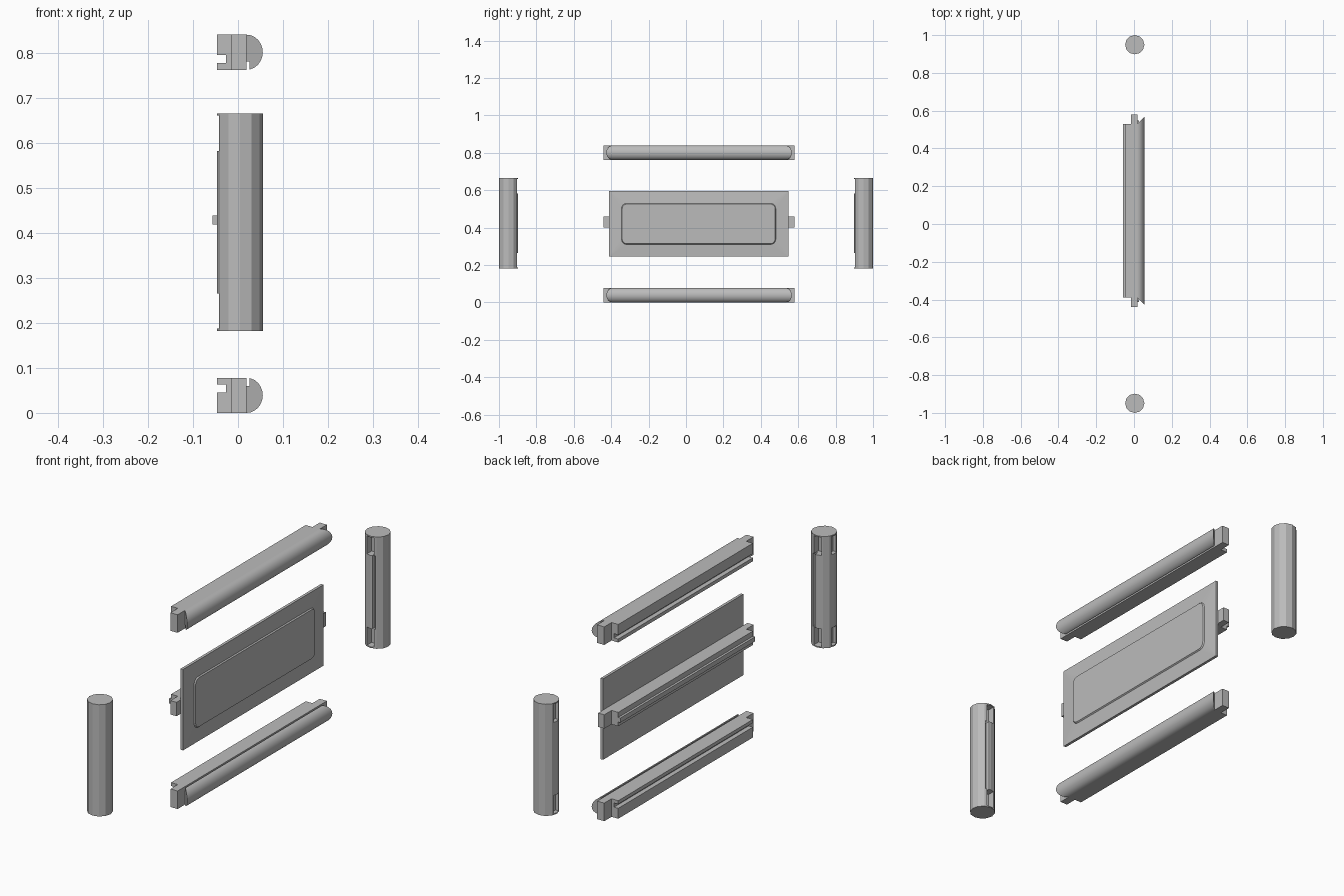
import bpy, bmesh, math
from mathutils import Matrix, Vector

cube = bpy.data.objects.get("Cube")
if cube:
    bpy.data.objects.remove(cube, do_unlink=True)

grey = bpy.data.materials.new("plain_grey")
grey.use_nodes = True
grey.diffuse_color = (0.5, 0.5, 0.5, 1)
grey.node_tree.nodes["Principled BSDF"].inputs["Base Color"].default_value = (0.5, 0.5, 0.5, 1)

FRONT, BACK = -0.39, 0.53       # shoulders of the rails
MID_Z, RAIL_H = 0.42, 0.078


def finish(name, bm, smooth=False):
    bmesh.ops.recalc_face_normals(bm, faces=bm.faces)
    mesh = bpy.data.meshes.new(name)
    bm.to_mesh(mesh)
    bm.free()
    mesh.materials.append(grey)
    obj = bpy.data.objects.new(name, mesh)
    bpy.context.collection.objects.link(obj)
    if smooth:
        bpy.ops.object.select_all(action='DESELECT')
        obj.select_set(True)
        bpy.context.view_layer.objects.active = obj
        bpy.ops.object.shade_smooth_by_angle(angle=math.radians(25))
    return obj


def add_box(bm, x, y, z):
    size = [b - a for a, b in (x, y, z)]
    mid = Vector([(a + b) / 2 for a, b in (x, y, z)])
    bmesh.ops.create_cube(bm, size=1, matrix=Matrix.Translation(mid) @ Matrix.Diagonal((*size, 1)))


def add_prism(bm, profile, flare=lambda x: 0):
    """Sweep an x-z profile between the shoulders; flare lengthens both ends by x."""
    ends = []
    for y, sign in ((FRONT, -1), (BACK, 1)):
        ends.append([bm.verts.new((x, y + sign * flare(x), z)) for x, z in profile])
    a, b = ends
    bm.faces.new(a)
    bm.faces.new(b[::-1])
    for i in range(len(a)):
        j = (i + 1) % len(a)
        bm.faces.new((a[i], a[j], b[j], b[i]))


def add_tenons(bm, x, z):
    add_box(bm, x, (FRONT - 0.05, FRONT), z)
    add_box(bm, x, (BACK, BACK + 0.05), z)


# Top and bottom rails: grooved body, coped round nose and end tenons
def rail(name, upside_down):
    bm = bmesh.new()
    h = RAIL_H
    add_prism(bm, [(-0.047, 0), (0.019, 0), (0.019, h), (-0.047, h),
                   (-0.047, 0.063), (-0.027, 0.063), (-0.027, 0.045), (-0.047, 0.045)])
    nose = [(0.019, 0)]
    for i in range(1, 12):
        t = math.pi * (i / 12 - 0.5)
        nose.append((0.019 + 0.036 * math.cos(t), h / 2 + h / 2 * math.sin(t)))
    nose = [p for p in nose if p[0] > 0.027 or p[1] < h / 2]
    nose += [(0.026, h - 0.001), (0.026, 0.06), (0.019, 0.06)]
    add_prism(bm, nose, lambda x: (x - 0.019) * 1.0)
    add_tenons(bm, (-0.015, 0.019), (0, h))
    if upside_down:
        for v in bm.verts:
            v.co.z = 2 * MID_Z - v.co.z
    finish(name, bm, smooth=True)


rail("bottom_rail", False)
rail("top_rail", True)

# Middle rail with a tongue along its outer side
bm = bmesh.new()
add_prism(bm, [(-0.047, 0.4), (0.014, 0.4), (0.014, 0.46), (-0.047, 0.46),
               (-0.047, 0.438), (-0.057, 0.438), (-0.057, 0.418), (-0.047, 0.418)])
add_tenons(bm, (-0.015, 0.014), (0.4, 0.46))
finish("middle_rail", bm)


# Panel with sloped margins and a raised, round-cornered field
def rounded_ring(bm, x, half_y, half_z, r):
    ring = []
    for k, (sy, sz) in enumerate(((1, 1), (-1, 1), (-1, -1), (1, -1))):
        for i in range(5):
            t = math.pi / 2 * (k + i / 4)
            ring.append(bm.verts.new((x, 0.0675 + sy * (half_y - r) + r * math.cos(t),
                                      MID_Z + sz * (half_z - r) + r * math.sin(t))))
    return ring


bm = bmesh.new()
add_box(bm, (0.014, 0.026), (-0.412, 0.547), (0.245, 0.595))
front = max(bm.faces, key=lambda f: f.calc_center_median().x)
outer = sorted(front.verts, key=lambda v: math.atan2(v.co.z - MID_Z, v.co.y - 0.0675) % math.tau)
bm.faces.remove(front)
base = rounded_ring(bm, 0.031, 0.4125, 0.11, 0.028)
top = rounded_ring(bm, 0.036, 0.4085, 0.106, 0.024)
for k in range(4):
    for i in range(4):
        n = k * 5 + i
        bm.faces.new((outer[k], base[n], base[n + 1]))
    nxt = (k + 1) % 4
    bm.faces.new((outer[k], base[k * 5 + 4], base[nxt * 5], outer[nxt]))
for i in range(20):
    j = (i + 1) % 20
    bm.faces.new((base[i], base[j], top[j], top[i]))
bm.faces.new(top)
finish("panel", bm)


# Corner posts, mortised towards the rails and towards -x
def cut(obj, x, y, z):
    bm = bmesh.new()
    add_box(bm, x, y, z)
    cutter = finish("cutter", bm)
    cutter.hide_render = True
    mod = obj.modifiers.new("mortise", 'BOOLEAN')
    mod.operation, mod.solver, mod.object = 'DIFFERENCE', 'EXACT', cutter
    bpy.context.view_layer.objects.active = obj
    bpy.ops.object.modifier_apply(modifier=mod.name)
    bpy.data.objects.remove(cutter, do_unlink=True)


def post(name, side):
    cx, cy, r = 0.004, side * 0.949, 0.051
    bm = bmesh.new()
    bmesh.ops.create_cone(bm, cap_ends=True, segments=12, radius1=r, radius2=r, depth=0.483,
                          matrix=Matrix.Translation((cx, cy, 0.4235)))
    obj = finish(name, bm)
    inner = sorted((cy - side * 0.015, cy - side * 0.07))
    shallow = sorted((cy - side * 0.03, cy - side * 0.07))
    for z in ((0.187, 0.265), (0.582, 0.66)):
        cut(obj, (-0.015, 0.02), inner, z)
        cut(obj, (-0.07, -0.028), (cy - 0.016, cy + 0.016), z)
    cut(obj, (0.012, 0.026), shallow, (0.265, 0.582))


post("front_post", -1)
post("back_post", 1)
